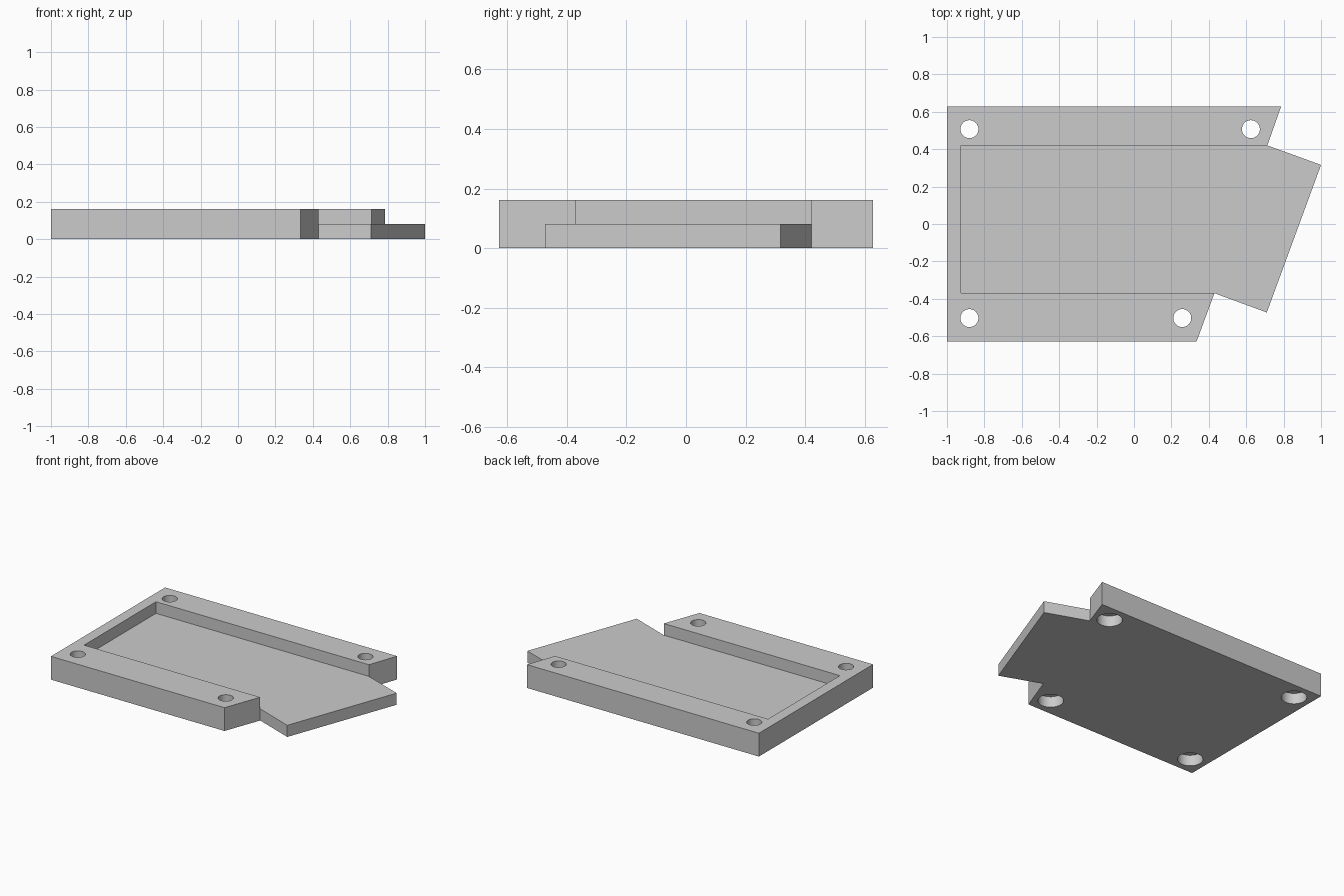
import bpy
import bmesh
from mathutils import Vector

if "Cube" in bpy.data.objects:
    bpy.data.objects.remove(bpy.data.objects["Cube"], do_unlink=True)

THICK, FLOOR, BORE_DEPTH = 0.162, 0.081, 0.075

grey = bpy.data.materials.new("plain grey")
grey.use_nodes = True
colour = (0.6, 0.6, 0.6, 1)
grey.diffuse_color = colour
grey.node_tree.nodes["Principled BSDF"].inputs["Base Color"].default_value = colour


def prism(name, outline, z0, z1):
    """Extrude a counter-clockwise outline from z0 up to z1."""
    bm = bmesh.new()
    face = bm.faces.new([bm.verts.new((x, y, z0)) for x, y in outline])
    top = bmesh.ops.extrude_face_region(bm, geom=[face])["geom"]
    verts = [v for v in top if isinstance(v, bmesh.types.BMVert)]
    bmesh.ops.translate(bm, verts=verts, vec=Vector((0, 0, z1 - z0)))
    bmesh.ops.recalc_face_normals(bm, faces=bm.faces)
    mesh = bpy.data.meshes.new(name)
    bm.to_mesh(mesh)
    bm.free()
    mesh.materials.append(grey)
    obj = bpy.data.objects.new(name, mesh)
    bpy.context.collection.objects.link(obj)
    return obj


def cylinder(name, x, y, radius, z0, z1):
    bpy.ops.mesh.primitive_cylinder_add(
        vertices=48, radius=radius, depth=z1 - z0, location=(x, y, (z0 + z1) / 2))
    obj = bpy.context.object
    obj.name = name
    obj.data.materials.append(grey)
    return obj


def cut(target, cutter):
    """Subtract the cutter from the target and remove it."""
    cutter.hide_render = True
    mod = target.modifiers.new("cut", "BOOLEAN")
    mod.operation = "DIFFERENCE"
    mod.solver = "EXACT"
    mod.object = cutter
    bpy.context.view_layer.objects.active = target
    bpy.ops.object.modifier_apply(modifier=mod.name)
    bpy.data.objects.remove(cutter, do_unlink=True)


# Plate with slanted arm ends and a tilted tongue
front_notch, back_notch = (0.43, -0.37), (0.713, 0.42)
plate = prism("mounting_plate", [
    (-1, -0.627), (0.335, -0.627), front_notch, (0.71, -0.473),
    (1, 0.316), back_notch, (0.786, 0.627), (-1, 0.627)], 0, THICK)

# Shallow tray, open above the tongue
cut(plate, prism("tray_cutter", [
    (-0.925, -0.37), front_notch, (0.45, -0.6), (1.2, -0.6),
    (1.2, 0.6), (0.9, 0.6), back_notch, (-0.925, 0.42)], FLOOR, 0.3))

# Screw holes, counterbored from below
for x, y in [(-0.88, 0.507), (0.625, 0.507), (0.258, -0.503), (-0.88, -0.503)]:
    cut(plate, cylinder("hole_cutter", x, y, 0.048, -0.1, 0.3))
    cut(plate, cylinder("bore_cutter", x, y, 0.08, -0.1, BORE_DEPTH))

bpy.ops.object.select_all(action="DESELECT")
plate.select_set(True)
bpy.context.view_layer.objects.active = plate
bpy.ops.object.shade_smooth_by_angle()
